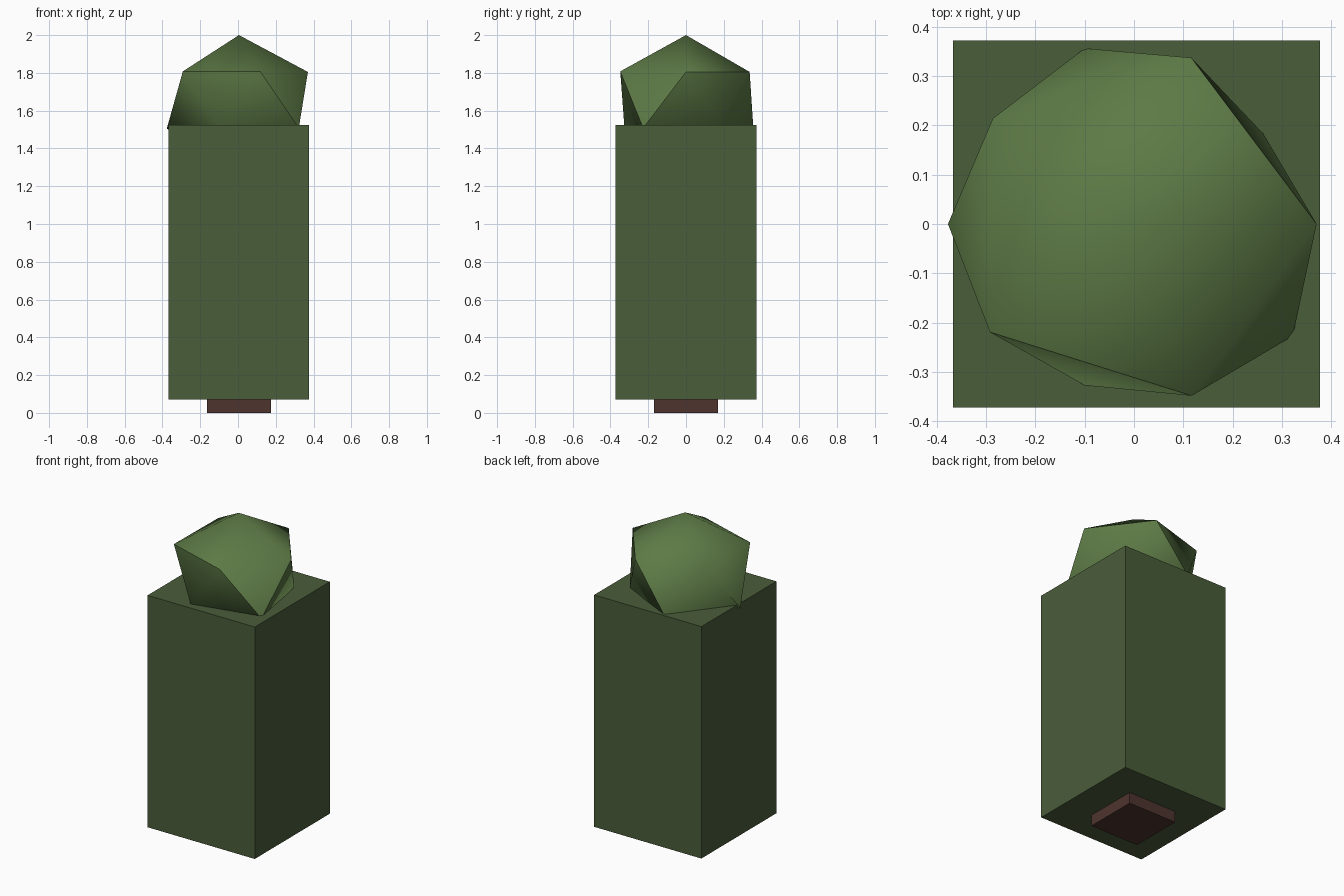
import bpy
import math

old = bpy.data.objects.get("Cube")
if old:
    bpy.data.objects.remove(old, do_unlink=True)

CX = 0.005  # trunk axis


def material(name, srgb):
    lin = [((c / 255 + 0.055) / 1.055) ** 2.4 for c in srgb] + [1.0]
    m = bpy.data.materials.new(name)
    m.use_nodes = True
    m.diffuse_color = lin
    m.node_tree.nodes["Principled BSDF"].inputs["Base Color"].default_value = lin
    return m


def box(name, width, z0, z1, mat):
    bpy.ops.mesh.primitive_cube_add(size=1, location=(CX, 0, (z0 + z1) / 2))
    ob = bpy.context.object
    ob.name = name
    ob.scale = (width, width, z1 - z0)
    bpy.ops.object.transform_apply(location=False, rotation=False, scale=True)
    ob.data.materials.append(mat)
    return ob


bark = material("bark brown", (78, 52, 46))
leaf_dark = material("dark leaf green", (74, 93, 58))
leaf_light = material("light leaf green", (93, 122, 70))

# Stem and tall clipped foliage block
box("stem", 0.338, 0.0, 0.08, bark)
box("foliage_block", 0.744, 0.07, 1.525, leaf_dark)

# Crown: squashed, slightly uneven twenty-sided ball
upper = [(0.37, 0, 1.805), (0.116, 0.337, 1.805), (-0.286, 0.214, 1.808),
         (-0.292, -0.219, 1.808), (0.117, -0.348, 1.808)]
lower = [(0.262, 0.183, 1.532), (-0.1, 0.356, 1.515), (-0.377, 0, 1.505),
         (-0.1, -0.327, 1.524), (0.322, -0.227, 1.508)]
verts = upper + lower + [(CX, 0, 2.0), (CX, 0, 1.31)]
faces = []
for i in range(5):
    j = (i + 1) % 5
    faces += [(10, i, j), (i, 5 + i, j), (j, 5 + i, 5 + j), (11, 5 + j, 5 + i)]
mesh = bpy.data.meshes.new("crown")
mesh.from_pydata(verts, [], faces)
mesh.materials.append(leaf_light)
crown = bpy.data.objects.new("crown", mesh)
bpy.context.collection.objects.link(crown)

bpy.ops.object.select_all(action="DESELECT")
crown.select_set(True)
bpy.context.view_layer.objects.active = crown
bpy.ops.object.shade_smooth_by_angle(angle=math.radians(45))
